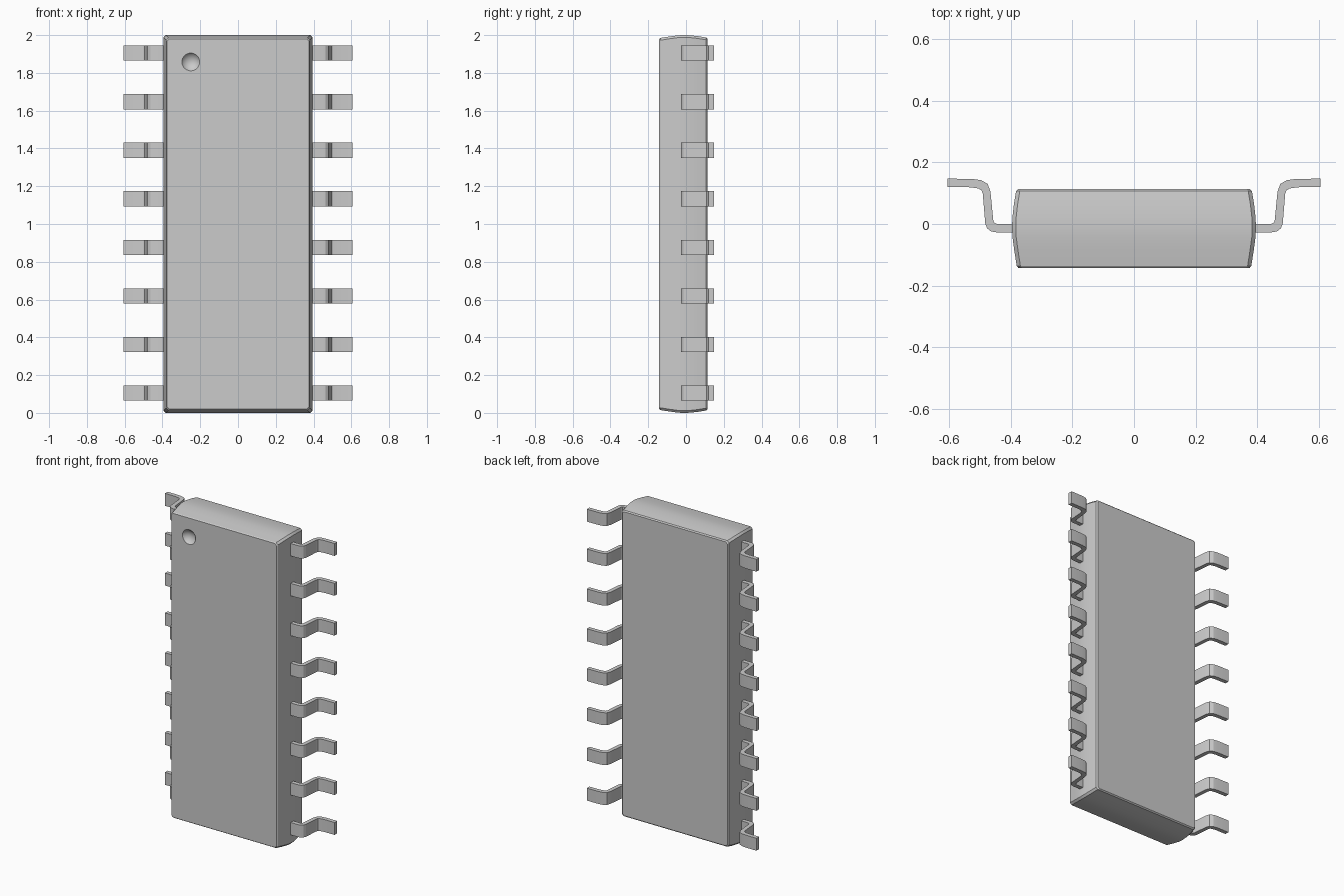
import bpy, bmesh, math

if "Cube" in bpy.data.objects:
    bpy.data.objects.remove(bpy.data.objects["Cube"])


def make_object(name, bm):
    bmesh.ops.recalc_face_normals(bm, faces=bm.faces[:])
    mesh = bpy.data.meshes.new(name)
    bm.to_mesh(mesh)
    bm.free()
    obj = bpy.data.objects.new(name, mesh)
    bpy.context.collection.objects.link(obj)
    return obj


def loft(rings):
    """Closed solid through rings of equal point counts."""
    bm = bmesh.new()
    loops = [[bm.verts.new(p) for p in ring] for ring in rings]
    n = len(loops[0])
    for a, b in zip(loops, loops[1:]):
        for i in range(n):
            j = (i + 1) % n
            bm.faces.new((a[i], a[j], b[j], b[i]))
    bm.faces.new(loops[0])
    bm.faces.new(loops[-1])
    return bm


def smooth(obj, degrees):
    bpy.ops.object.select_all(action='DESELECT')
    obj.select_set(True)
    bpy.context.view_layer.objects.active = obj
    bpy.ops.object.shade_smooth_by_angle(angle=math.radians(degrees))


# Package body: chamfered rectangles stacked along y, widest at the waist
def body_ring(y, inset):
    w, h, c = 0.395 - inset, 1.0 - inset, 0.012
    corners = [(w, -h + c), (w, h - c), (w - c, h), (-w + c, h),
               (-w, h - c), (-w, -h + c), (-w + c, -h), (w - c, -h)]
    return [(x, y, z + 1.0) for x, z in corners]


BODY_PROFILE = [(-0.142, 0.020), (-0.136, 0.015), (-0.085, 0.007),
                (-0.04, 0.001), (-0.01, 0.0), (0.02, 0.001),
                (0.065, 0.006), (0.107, 0.013), (0.114, 0.020)]
body = make_object("package_body", loft([body_ring(y, i) for y, i in BODY_PROFILE]))

# Orientation dimple: shallow spherical cut in the front face
R, DEPTH = 0.057, 0.025
bm = bmesh.new()
bmesh.ops.create_uvsphere(bm, u_segments=32, v_segments=20, radius=R)
bmesh.ops.translate(bm, verts=bm.verts, vec=(-0.25, -0.142 - R + DEPTH, 1.858))
cutter = make_object("dimple_cutter", bm)
cutter.hide_render = True
cut = body.modifiers.new("dimple", 'BOOLEAN')
cut.operation = 'DIFFERENCE'
cut.solver = 'EXACT'
cut.object = cutter
bpy.context.view_layer.objects.active = body
bpy.ops.object.modifier_apply(modifier=cut.name)
bpy.data.objects.remove(cutter)
smooth(body, 20)

# Gull-wing pins: bent strip profile in x/y, extruded along z
PIN_PROFILE = [(0.37, -0.027), (0.445, -0.027), (0.463, -0.024),
               (0.476, -0.014), (0.482, 0.002), (0.490, 0.098),
               (0.494, 0.109), (0.504, 0.115), (0.53, 0.119), (0.605, 0.120),
               (0.605, 0.147), (0.525, 0.146), (0.495, 0.142),
               (0.474, 0.130), (0.465, 0.105), (0.456, 0.012),
               (0.452, 0.004), (0.443, 0.0), (0.37, 0.0)]
PIN_WIDTH, PITCH, COUNT = 0.08, 0.257, 8
for side, label in ((-1, "left"), (1, "right")):
    for k in range(COUNT):
        zc = 1.005 + (k - (COUNT - 1) / 2) * PITCH
        rings = [[(side * x, y, zc + dz) for x, y in PIN_PROFILE]
                 for dz in (-PIN_WIDTH / 2, PIN_WIDTH / 2)]
        pin = make_object(f"{label}_pin_{k + 1}", loft(rings))
        smooth(pin, 15)
